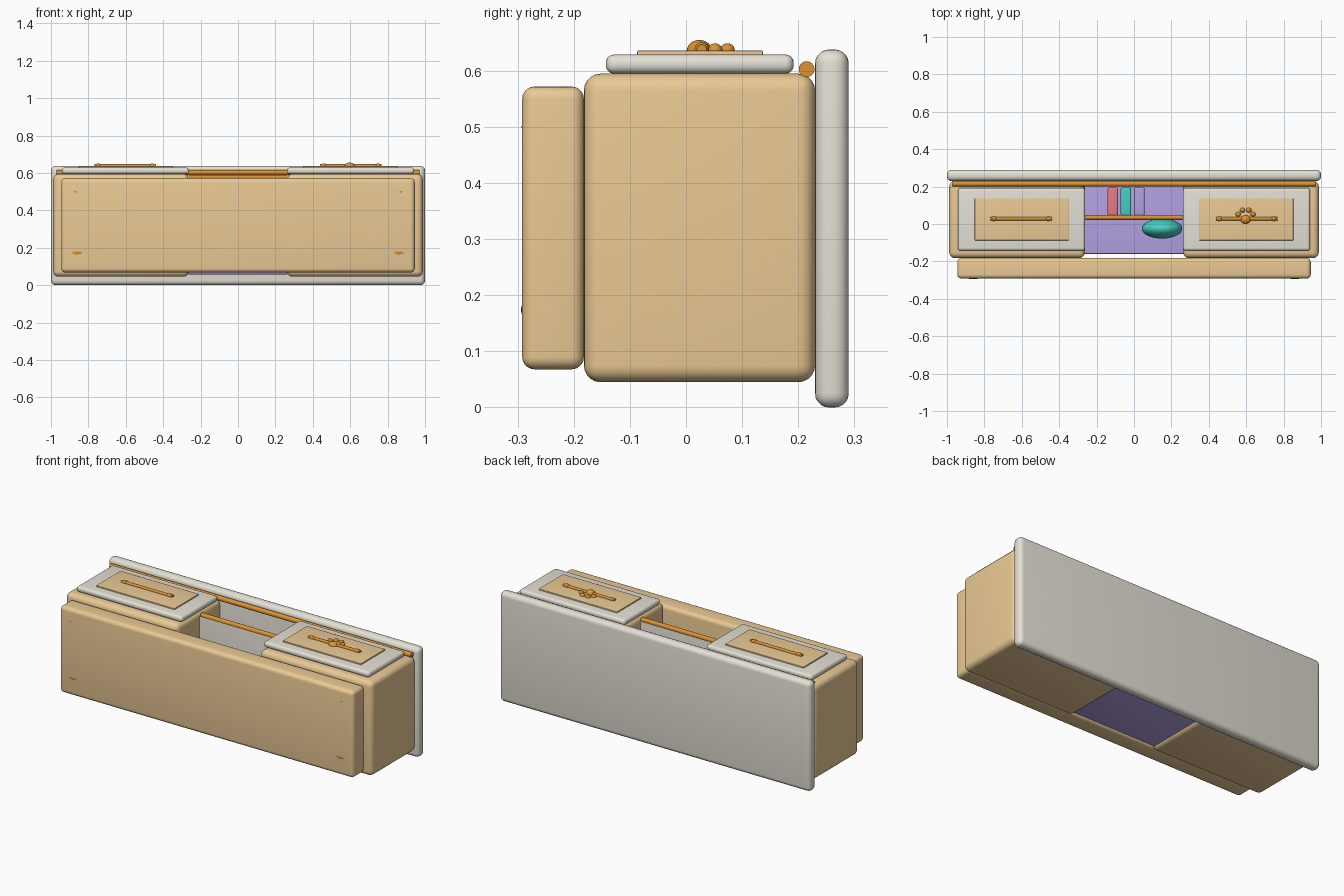
import bpy, math

if "Cube" in bpy.data.objects:
    bpy.data.objects.remove(bpy.data.objects["Cube"])

def mat(name, c):
    m = bpy.data.materials.new(name)
    m.diffuse_color = (*c, 1)
    m.use_nodes = True
    m.node_tree.nodes["Principled BSDF"].inputs["Base Color"].default_value = m.diffuse_color
    return m

WOOD = mat("wood", (0.83, 0.59, 0.30))
CREAM = mat("cream", (0.78, 0.75, 0.67))
ORANGE = mat("orange", (0.72, 0.29, 0.03))
LILAC = mat("lilac", (0.45, 0.36, 0.76))
TEAL = mat("teal", (0.06, 0.62, 0.55))
RED = mat("red", (0.80, 0.20, 0.23))

def finish(o, name, m):
    o.name = name
    o.data.materials.append(m)
    bpy.ops.object.shade_smooth_by_angle(angle=math.radians(40))
    return o

# Rounded box from its min and max corners
def box(name, lo, hi, m, r=0.0):
    bpy.ops.mesh.primitive_cube_add(size=1, location=[(a + b) / 2 for a, b in zip(lo, hi)])
    o = bpy.context.object
    o.scale = [b - a for a, b in zip(lo, hi)]
    bpy.ops.object.transform_apply(location=False, rotation=False)
    if r:
        b = o.modifiers.new("round", 'BEVEL')
        b.width, b.segments = r, 5
        bpy.ops.object.modifier_apply(modifier="round")
    return finish(o, name, m)

def ball(name, loc, radii, m):
    bpy.ops.mesh.primitive_uv_sphere_add(segments=32, ring_count=16, radius=1, location=loc)
    bpy.context.object.scale = radii
    bpy.ops.object.transform_apply(location=False, rotation=False)
    return finish(bpy.context.object, name, m)

# Rod along x
def rod(name, x0, x1, y, z, r):
    bpy.ops.mesh.primitive_cylinder_add(vertices=24, radius=r, depth=x1 - x0,
                                        location=((x0 + x1) / 2, y, z),
                                        rotation=(0, math.pi / 2, 0))
    return finish(bpy.context.object, name, ORANGE)

# Main slabs
box("back_slab", (-1, 0.23, 0), (1, 0.29, 0.638), CREAM, 0.025)
box("front_slab", (-0.945, -0.292, 0.068), (0.945, -0.182, 0.572), WOOD, 0.022)
rod("trim_rod", -0.97, 0.97, 0.215, 0.603, 0.014)

# Two cabinets with doors, panels and handles
for side, s in (("left", -1), ("right", 1)):
    def mirrored(name, x0, x1, y0, y1, z0, z1, m, r=0.0):
        a, b = sorted((s * x0, s * x1))
        box(side + name, (a, y0, z0), (b, y1, z1), m, r)
    mirrored("_cabinet", 0.263, 0.988, -0.182, 0.23, 0.045, 0.595, WOOD, 0.03)
    mirrored("_door", 0.262, 0.942, -0.143, 0.192, 0.595, 0.629, CREAM, 0.015)
    mirrored("_door_panel", 0.348, 0.852, -0.087, 0.137, 0.62, 0.636, WOOD, 0.002)
    cx = s * 0.603
    rod(side + "_handle", cx - 0.165, cx + 0.165, 0.028, 0.638, 0.009)
    for k in (-1, 1):
        ball(side + "_handle_knob", (cx + k * 0.145, 0.028, 0.638), (0.014, 0.013, 0.013), ORANGE)
    # Pads barely showing on the front slab
    ball(side + "_lower_pad", (s * 0.86, -0.288, 0.174), (0.036, 0.006, 0.012), ORANGE)
    ball(side + "_upper_pad", (s * 0.87, -0.288, 0.50), (0.015, 0.005, 0.006), ORANGE)

# Paw ornament on the right door
ball("paw_pad", (0.597, 0.024, 0.634), (0.028, 0.023, 0.021), ORANGE)
for x, y in ((0.557, 0.052), (0.58, 0.074), (0.614, 0.074), (0.637, 0.052)):
    ball("paw_toe", (x, y, 0.636), (0.014, 0.013, 0.013), ORANGE)

# Open centre bay: inner panel, shelf and rail
box("bay_panel", (-0.268, -0.16, 0.058), (0.268, 0.225, 0.078), LILAC, 0.004)
box("bay_shelf", (-0.265, 0.023, 0.078), (0.265, 0.045, 0.572), CREAM, 0.003)
rod("shelf_rail", -0.258, 0.258, 0.035, 0.577, 0.013)

# Books and cushion
for name, x, m in (("red_book", -0.113, RED), ("teal_book", -0.043, TEAL), ("lilac_book", 0.029, LILAC)):
    box(name, (x - 0.028, 0.045, 0.16), (x + 0.028, 0.195, 0.44), m, 0.01)
ball("cushion", (0.15, -0.025, 0.33), (0.108, 0.053, 0.11), TEAL)
